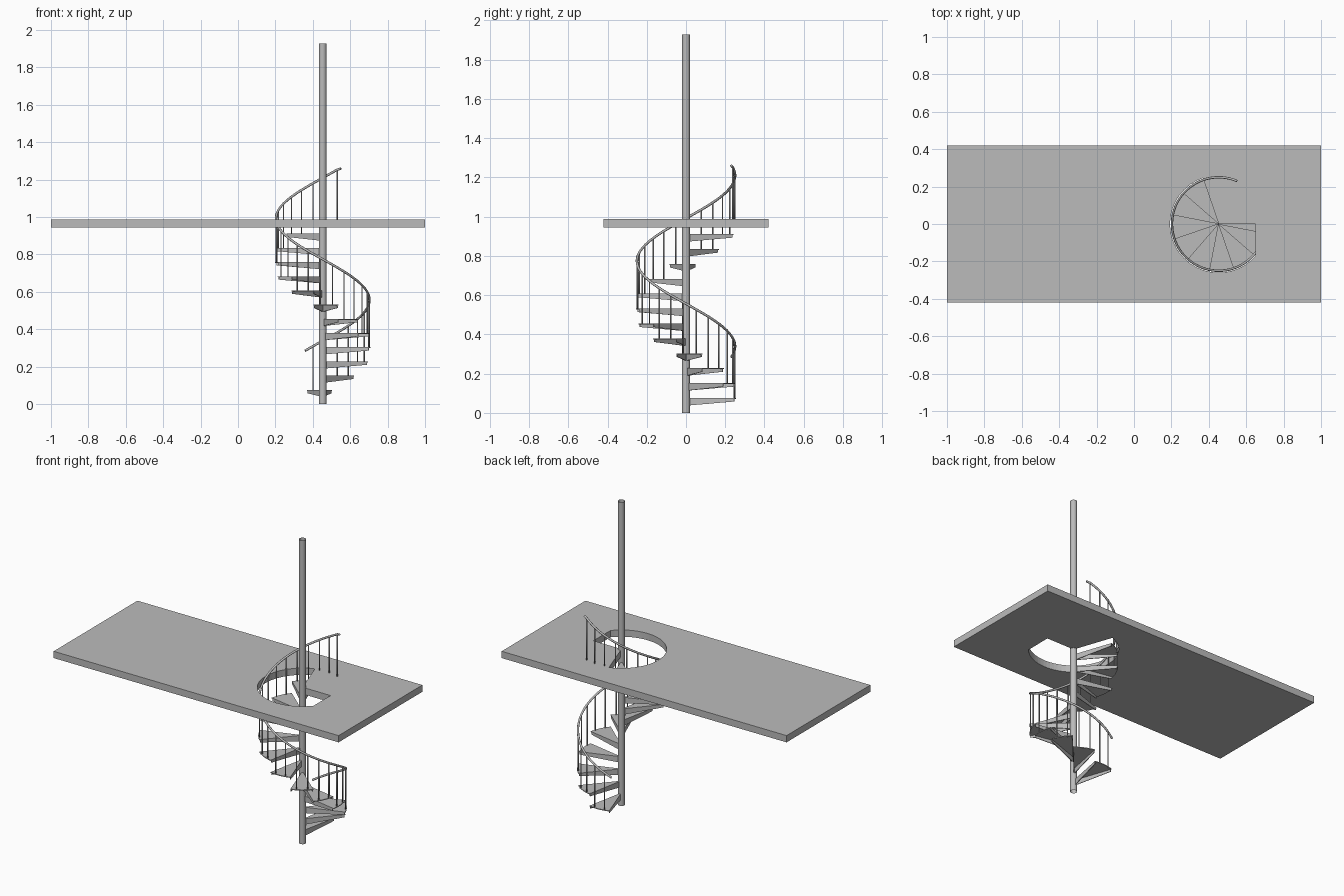
import bpy, bmesh
from math import cos, sin, radians
from mathutils import Vector

if "Cube" in bpy.data.objects:
    bpy.data.objects.remove(bpy.data.objects["Cube"])

CX = 0.453            # pole axis
RISE = 0.0759         # height of one step
STEP = 30             # degrees per step, climbing clockwise
START = 109           # angle of the first nosing
R_RAIL = 0.25
R_TREAD = 0.255
R_HOLE = 0.26

grey = bpy.data.materials.new("mid grey")
grey.use_nodes = True
grey.diffuse_color = (0.5, 0.5, 0.5, 1)
grey.node_tree.nodes["Principled BSDF"].inputs["Base Color"].default_value = (0.5, 0.5, 0.5, 1)


def polar(r, deg, z=0.0):
    return Vector((CX + r * cos(radians(deg)), r * sin(radians(deg)), z))


def finish(name, bm, smooth=False):
    bmesh.ops.recalc_face_normals(bm, faces=bm.faces)
    mesh = bpy.data.meshes.new(name)
    bm.to_mesh(mesh)
    bm.free()
    mesh.materials.append(grey)
    obj = bpy.data.objects.new(name, mesh)
    bpy.context.collection.objects.link(obj)
    for p in mesh.polygons:
        p.use_smooth = smooth
    return obj


def extrude(bm, points, offset):
    """Solid prism from an outline moved along an offset."""
    face = bm.faces.new([bm.verts.new(p) for p in points])
    moved = bmesh.ops.extrude_face_region(bm, geom=[face])["geom"]
    verts = [v for v in moved if isinstance(v, bmesh.types.BMVert)]
    bmesh.ops.translate(bm, verts=verts, vec=offset)


def rail_height(turned):
    return 0.285 + 0.98 * turned / 405


# Floor slab with a stair opening that keeps a landing wedge at the pole
bm = bmesh.new()
outline = [(-1, -0.42, 0.944), (1, -0.42, 0.944), (1, 0.42, 0.944), (-1, 0.42, 0.944)]
extrude(bm, [Vector(p) for p in outline], Vector((0, 0, 0.043)))
floor = finish("floor_slab", bm)

bm = bmesh.new()
arc = [polar(R_HOLE, START + i * (319 - START) / 40, 0.9) for i in range(41)]
opening = [Vector((CX, 0, 0.9))] + arc + [Vector((0.65, 0, 0.9))]
extrude(bm, opening, Vector((0, 0, 0.15)))
cutter = finish("opening_cutter", bm)
cutter.hide_render = True
cut = floor.modifiers.new("opening", "BOOLEAN")
cut.object = cutter
cut.solver = "EXACT"
bpy.context.view_layer.objects.active = floor
bpy.ops.object.modifier_apply(modifier=cut.name)
bpy.data.objects.remove(cutter)

# Open-ended centre pole
bm = bmesh.new()
bmesh.ops.create_cone(bm, cap_ends=False, segments=24, radius1=0.02, radius2=0.02, depth=1.927)
bmesh.ops.translate(bm, verts=bm.verts, vec=(CX, 0, 0.9635))
finish("centre_pole", bm, smooth=True)

# Treads: thin sector plate with a tapered flange under each side
for k in range(12):
    bm = bmesh.new()
    top = (k + 1) * RISE
    a0 = START - k * STEP
    plate = [polar(0, 0, top)] + [polar(R_TREAD, a0 - STEP * i / 6, top) for i in range(7)]
    extrude(bm, plate, Vector((0, 0, -0.005)))
    for edge, side in ((a0, -1), (a0 - STEP, 1)):
        across = polar(0.004, edge + side * 90) - polar(0, 0)
        flange = [polar(0.012, edge, top - 0.004), polar(R_TREAD - 0.005, edge, top - 0.004),
                  polar(R_TREAD - 0.005, edge, top - 0.018), polar(0.012, edge, top - 0.038)]
        extrude(bm, flange, across)
    finish(f"tread_{k + 1}", bm)

# Balusters: two per tread, then three on the floor
for n in range(27):
    turned = 10 + n * 15
    foot = (n // 2 + 1) * RISE if n < 24 else 0.985
    head = rail_height(turned)
    bm = bmesh.new()
    bmesh.ops.create_cone(bm, cap_ends=True, segments=8, radius1=0.0035, radius2=0.0035,
                          depth=head - foot + 0.005)
    bmesh.ops.translate(bm, verts=bm.verts,
                        vec=polar(R_RAIL, 112 - turned, (head + foot - 0.005) / 2))
    finish(f"baluster_{n + 1}", bm, smooth=True)

# Helical handrail that levels off at the top end
path = [polar(R_RAIL, 112 - t, min(rail_height(t), 1.264)) for t in range(0, 401, 5)]
path.append(polar(R_RAIL, 112 - 405, 1.259))
curve = bpy.data.curves.new("handrail", "CURVE")
curve.dimensions = "3D"
curve.bevel_depth = 0.0065
curve.bevel_resolution = 2
curve.use_fill_caps = True
spline = curve.splines.new("POLY")
spline.points.add(len(path) - 1)
for point, co in zip(spline.points, path):
    point.co = (*co, 1)
curve.materials.append(grey)
rail = bpy.data.objects.new("handrail", curve)
bpy.context.collection.objects.link(rail)
